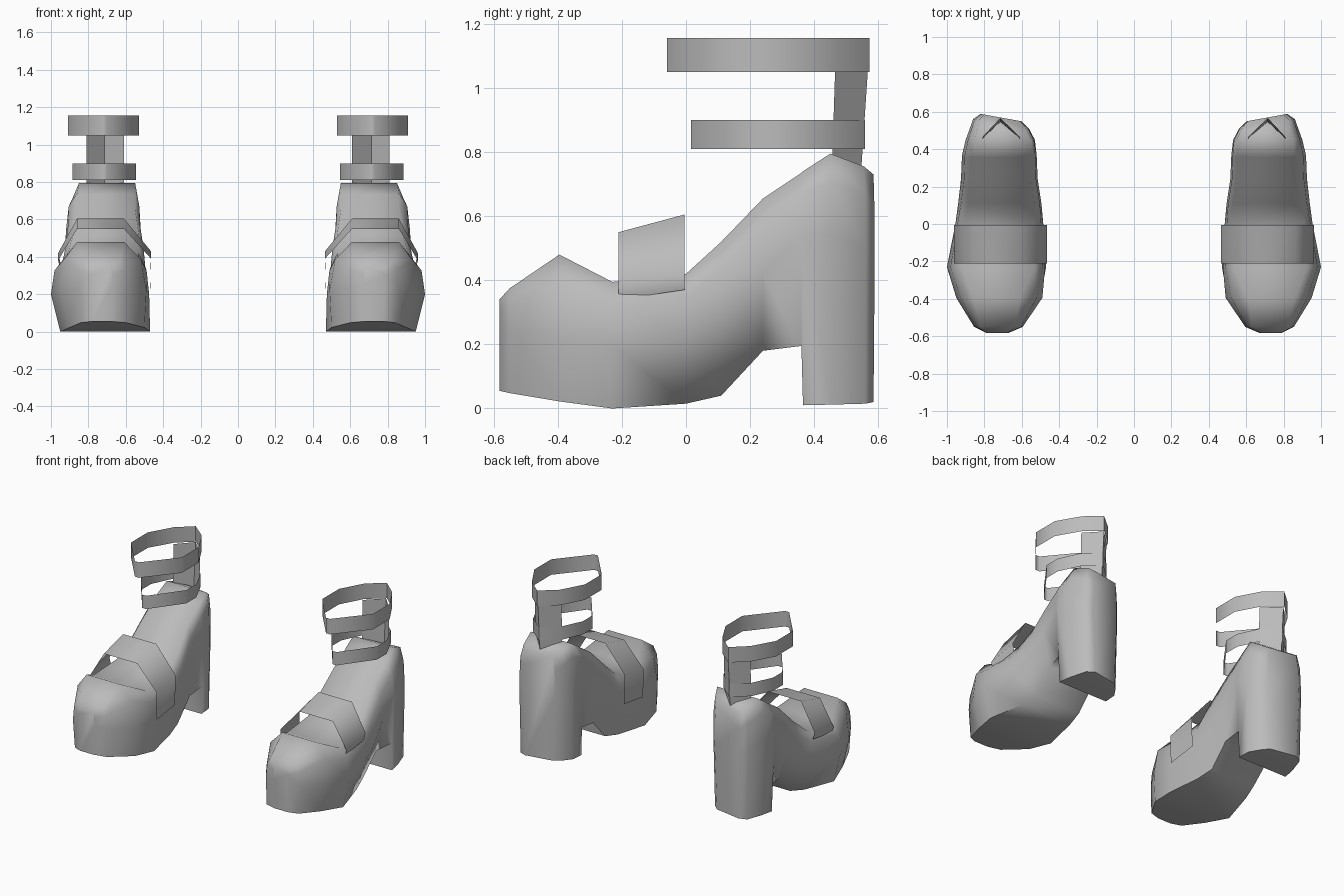
import bpy, bmesh, math

cube = bpy.data.objects.get("Cube")
if cube:
    bpy.data.objects.remove(cube, do_unlink=True)

grey = bpy.data.materials.new("plain_grey")
grey.use_nodes = True
grey.diffuse_color = (0.5, 0.5, 0.5, 1)
grey.node_tree.nodes["Principled BSDF"].inputs["Base Color"].default_value = (0.5, 0.5, 0.5, 1)


def finish(name, bm, angle):
    """Turn a bmesh into a smooth-shaded object."""
    bmesh.ops.recalc_face_normals(bm, faces=bm.faces)
    mesh = bpy.data.meshes.new(name)
    bm.to_mesh(mesh)
    bm.free()
    mesh.materials.append(grey)
    obj = bpy.data.objects.new(name, mesh)
    bpy.context.collection.objects.link(obj)
    bpy.ops.object.select_all(action='DESELECT')
    obj.select_set(True)
    bpy.context.view_layer.objects.active = obj
    bpy.ops.object.shade_smooth_by_angle(angle=math.radians(angle))


def sheet(name, row_a, row_b, side, closed=False):
    """Thin band between two rows of points."""
    bm = bmesh.new()
    a, b = [[bm.verts.new((side * x, y, z)) for x, y, z in row] for row in (row_a, row_b)]
    n = len(a)
    for i in range(n if closed else n - 1):
        j = (i + 1) % n
        bm.faces.new((a[i], a[j], b[j], b[i]))
    finish(name, bm, 60)


# Cross-sections: y, z bottom/middle/top, x inner bottom/middle/top, x outer top/middle/bottom
SECTIONS = [
    (-.582, .055, .25, .34, .68, .67, .68, .78, .79, .78),
    (-.550, .048, .235, .375, .60, .595, .63, .82, .855, .84),
    (-.395, .022, .22, .48, .50, .49, .61, .86, .95, .90),
    (-.230, .00, .20, .395, .47, .475, .53, .925, 1.0, .95),
    (.000, .015, .22, .42, .51, .485, .53, .91, .955, .89),
    (.110, .04, .28, .52, .53, .495, .53, .88, .94, .86),
    (.240, .18, .42, .655, .53, .515, .55, .86, .925, .87),
    (.360, .195, .54, .735, .53, .52, .55, .86, .92, .90),
    (.365, .01, .54, .74, .53, .52, .55, .86, .92, .90),
    (.450, .012, .54, .795, .535, .53, .55, .85, .90, .885),
    (.550, .015, .50, .755, .575, .56, .575, .83, .86, .85),
    (.585, .02, .45, .73, .62, .60, .61, .80, .82, .80),
]


def shoe_body(name, side):
    bm = bmesh.new()
    rings = []
    for y, zb, zm, zt, bi, mi, ti, to, mo, bo in SECTIONS:
        # shoulder points round the upper edge
        zs = zm + (zt - zm) * 0.65
        si, so = mi + (ti - mi) * 0.25, mo + (to - mo) * 0.25
        pts = [(bi, zb), (mi, zm), (si, zs), (ti, zt), (to, zt), (so, zs), (mo, zm), (bo, zb)]
        # the heel's back face turns slightly towards the inside
        skew = 0.18 if y > 0.5 else 0
        rings.append([bm.verts.new((side * x, y + skew * (x - 0.8), z)) for x, z in pts])
    for r, s in zip(rings, rings[1:]):
        for i in range(8):
            j = (i + 1) % 8
            bm.faces.new((r[i], r[j], s[j], s[i]))
    bm.faces.new(rings[0])
    bm.faces.new(rings[-1])
    finish(name, bm, 72)


def ankle_band(name, side, x0, x1, y0, y1, z0, z1):
    """Faceted loop that comes to a point behind the heel."""
    c = (x0 + x1) / 2
    outline = [(c, y1), (.61, y1 - .09), (x0, .33), (x0, y0 + .21), (c - .015, y0),
               (c + .015, y0), (x1, y0 + .21), (x1, .33), (.82, y1 - .09)]
    sheet(name, [(x, y, z0) for x, y in outline], [(x, y, z1) for x, y in outline],
          side, closed=True)


for label, side in (("left", 1), ("right", -1)):
    shoe_body(label + "_shoe_body", side)

    # Instep strap: hangs down the inner side, tucks into the body on the outer side
    arch = [(.47, .20, .23), (.465, .39, .43), (.61, .55, .605),
            (.86, .55, .605), (.962, .38, .42), (.95, .34, .37)]
    sheet(label + "_instep_strap", [(x, -.21, a) for x, a, b in arch],
          [(x, -.005, b) for x, a, b in arch], side)

    # Ankle bands and the folded strip joining them at the back
    ankle_band(label + "_lower_ankle_band", side, .545, .885, .015, .558, .81, .90)
    ankle_band(label + "_upper_ankle_band", side, .528, .908, -.06, .572, 1.05, 1.155)
    sheet(label + "_back_strip",
          [(.61, .455, .74), (.715, .545, .72), (.81, .455, .74)],
          [(.61, .465, 1.05), (.715, .567, 1.05), (.81, .465, 1.05)], side)
